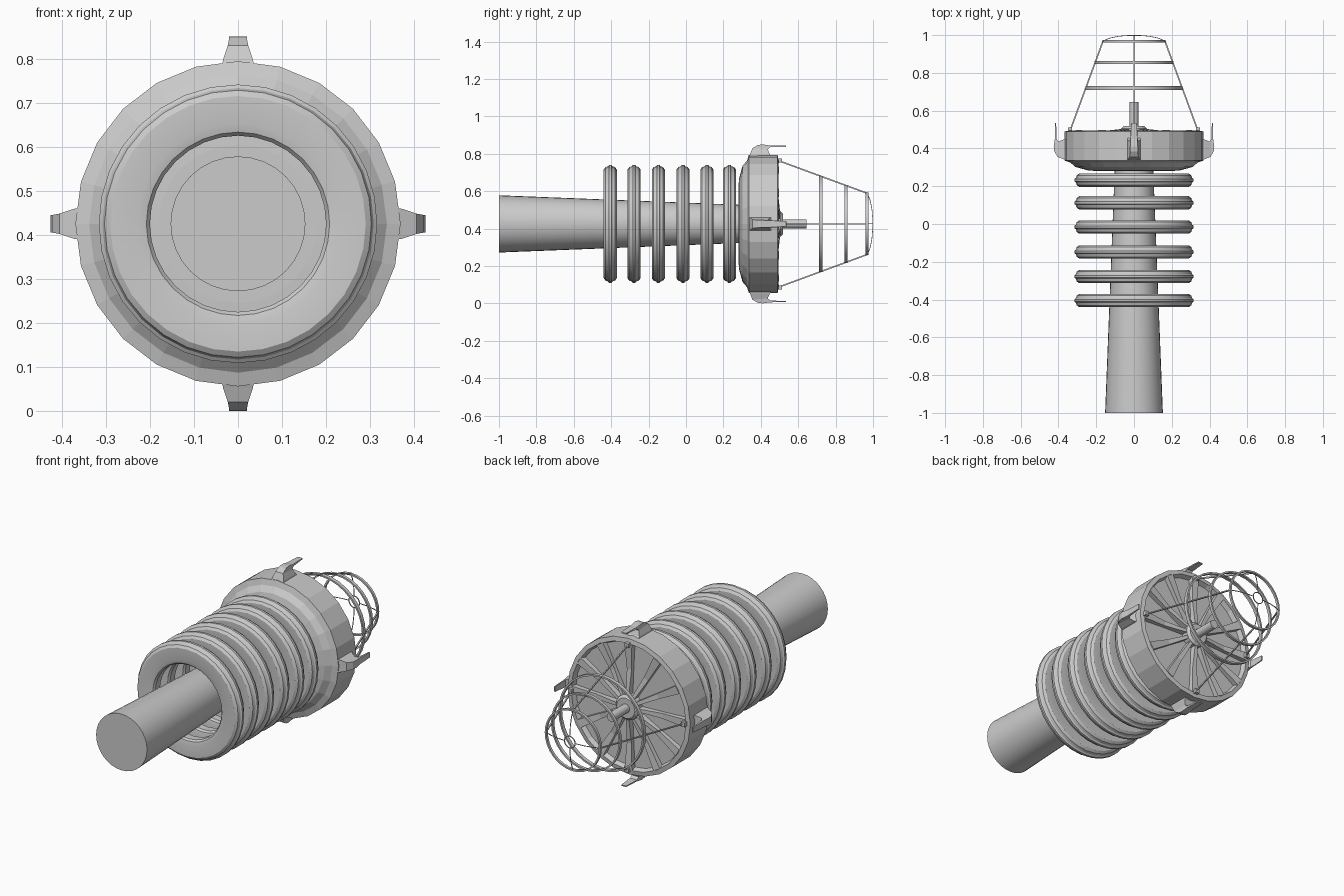
import bpy, bmesh
from math import sin, cos, pi, radians
from mathutils import Vector, Matrix

if "Cube" in bpy.data.objects:
    bpy.data.objects.remove(bpy.data.objects["Cube"])

ZC = 0.425  # height of the long axis (runs along y)


def finish(name, bm, smooth=None):
    bmesh.ops.recalc_face_normals(bm, faces=bm.faces)
    me = bpy.data.meshes.new(name)
    bm.to_mesh(me)
    bm.free()
    ob = bpy.data.objects.new(name, me)
    bpy.context.collection.objects.link(ob)
    ob.location.z = ZC
    if smooth:
        bpy.ops.object.select_all(action='DESELECT')
        ob.select_set(True)
        bpy.context.view_layer.objects.active = ob
        bpy.ops.object.shade_smooth_by_angle(angle=radians(smooth))
    return ob


def lathe(name, profile, sides, closed=False, smooth=None):
    """Revolve (radius, y) points around the y axis."""
    bm = bmesh.new()
    loops = []
    for r, y in profile:
        loops.append([bm.verts.new((r * sin(2 * pi * i / sides), y, r * cos(2 * pi * i / sides)))
                      for i in range(sides)])
    pairs = list(zip(loops, loops[1:]))
    if closed:
        pairs.append((loops[-1], loops[0]))
    else:
        bm.faces.new(loops[0])
        bm.faces.new(loops[-1])
    for a, b in pairs:
        for i in range(sides):
            j = (i + 1) % sides
            bm.faces.new((a[i], a[j], b[j], b[i]))
    return finish(name, bm, smooth)


def prism(bm, sections, angle):
    """Loft quad sections, then spin the result about y by angle."""
    rot = Matrix.Rotation(angle, 3, 'Y')
    loops = [[bm.verts.new(rot @ Vector(p)) for p in s] for s in sections]
    bm.faces.new(loops[0])
    bm.faces.new(loops[-1])
    for a, b in zip(loops, loops[1:]):
        n = len(a)
        for i in range(n):
            j = (i + 1) % n
            bm.faces.new((a[i], a[j], b[j], b[i]))


def bar(bm, points, width, angle):
    """Thin square wire through (y, r) points."""
    h = width / 2
    prism(bm, [[(-h, y - h, r - h), (h, y - h, r - h), (h, y + h, r + h), (-h, y + h, r + h)]
               for y, r in points], angle)


# Tapered shaft
lathe("shaft", [(0.153, -1), (0.102, 0.29)], 32, smooth=30)

# Six rounded insulator rings
half = [(0.200, 0.020), (0.208, 0.030), (0.228, 0.035), (0.290, 0.035),
        (0.303, 0.026), (0.308, 0.012), (0.316, 0.006)]
ring = half + [(r, -y) for r, y in reversed(half)]
for k, y0 in enumerate((-0.405, -0.278, -0.148, -0.016, 0.112, 0.232)):
    lathe(f"ring_{k + 1}", [(r, y0 + y) for r, y in ring], 32, closed=True, smooth=20)

# Faceted housing with recessed back
lathe("housing", [(0.18, 0.28), (0.24, 0.283), (0.31, 0.302), (0.338, 0.326), (0.369, 0.336),
                  (0.369, 0.490), (0.345, 0.494), (0.335, 0.468), (0.05, 0.468)], 24)

# Hub and central rod
lathe("hub", [(0.068, 0.46), (0.068, 0.505), (0.055, 0.518), (0.03, 0.518)], 16)
lathe("center_rod", [(0.024, 0.50), (0.024, 0.645)], 12, smooth=30)

# Radial ribs on the back, widening outward
bm = bmesh.new()
for i in range(12):
    prism(bm, [[(-w, 0.46, r), (w, 0.46, r), (w, y, r), (-w, y, r)]
               for r, w, y in ((0.05, 0.008, 0.505), (0.20, 0.014, 0.488), (0.342, 0.022, 0.497))],
          i * pi / 6)
finish("back_ribs", bm)

# Four claws around the housing: (y front, y back) follow an outer and inner edge
bm = bmesh.new()
for i in range(4):
    prism(bm, [[(-w0, y0, r0), (w0, y0, r0), (w1, y1, r1), (-w1, y1, r1)]
               for w0, y0, r0, w1, y1, r1 in (
                   (0.037, 0.335, 0.355, 0.037, 0.465, 0.355),
                   (0.034, 0.342, 0.372, 0.033, 0.448, 0.372),
                   (0.023, 0.355, 0.405, 0.022, 0.437, 0.398),
                   (0.020, 0.385, 0.422, 0.020, 0.450, 0.410),
                   (0.020, 0.410, 0.425, 0.019, 0.470, 0.410),
                   (0.018, 0.450, 0.419, 0.018, 0.485, 0.411),
                   (0.014, 0.535, 0.418, 0.014, 0.536, 0.412))],
          i * pi / 2)
finish("claws", bm)

# Cage: straight wires, thin domed end wires and feet
bm = bmesh.new()
for i in range(4):
    a = i * pi / 2
    bar(bm, [(0.495, 0.338), (0.968, 0.164)], 0.006, a)
    bar(bm, [(0.970, 0.163), (0.985, 0.125), (0.994, 0.080), (0.998, 0.032)], 0.003, a)
    prism(bm, [[(-0.012, y, 0.328), (0.012, y, 0.328), (0.012, y, 0.350), (-0.012, y, 0.350)]
               for y in (0.485, 0.512)], a)
finish("cage_wires", bm)

# Cage hoops
for k, (y, r, h) in enumerate(((0.720, 0.257, 0.010), (0.855, 0.208, 0.008),
                               (0.968, 0.167, 0.007))):
    lathe(f"cage_hoop_{k + 1}", [(r, y - h), (r, y + h), (r - 0.009, y + h), (r - 0.009, y - h)],
          32, closed=True, smooth=30)
lathe("cage_tip_hoop", [(0.034, 0.996), (0.034, 1.0), (0.030, 1.0), (0.030, 0.996)],
      16, closed=True, smooth=30)
